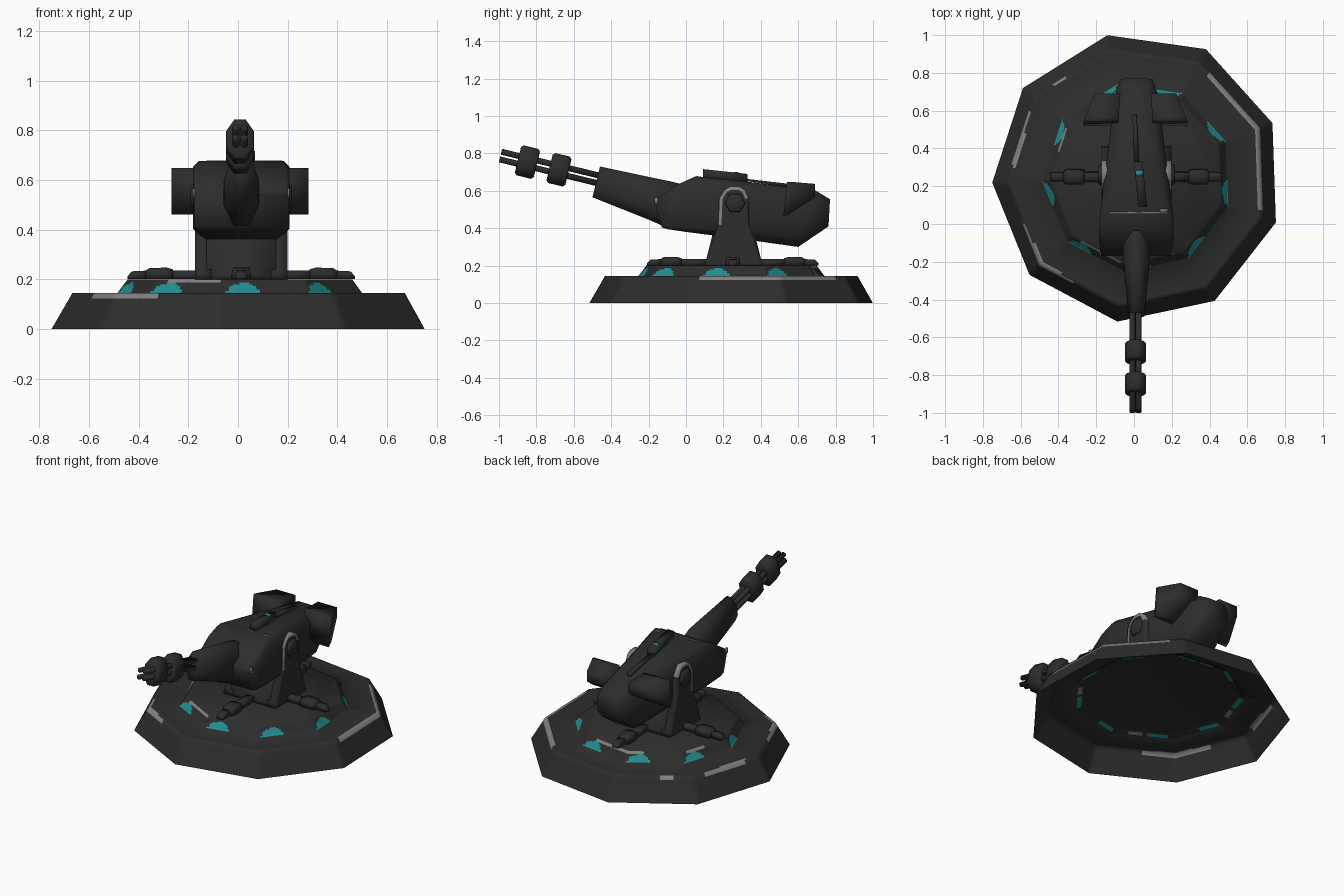
import bpy, bmesh, math
from mathutils import Vector, Matrix

if "Cube" in bpy.data.objects:
    bpy.data.objects.remove(bpy.data.objects["Cube"])

CX, CY = 0.013, 0.25


def material(name, r, g, b):
    m = bpy.data.materials.new(name)
    m.diffuse_color = (r, g, b, 1)
    m.use_nodes = True
    m.node_tree.nodes["Principled BSDF"].inputs["Base Color"].default_value = m.diffuse_color
    return m


DARK = material("dark gunmetal", 0.026, 0.026, 0.026)
GREY = material("worn grey", 0.22, 0.22, 0.22)
CYAN = material("cyan light", 0.016, 0.27, 0.29)


def finish(name, bm, mats=(DARK,), normals=True):
    if normals:
        bmesh.ops.recalc_face_normals(bm, faces=bm.faces[:])
    for f in bm.faces:
        f.smooth = True
    me = bpy.data.meshes.new(name)
    bm.to_mesh(me)
    bm.free()
    for m in mats:
        me.materials.append(m)
    ob = bpy.data.objects.new(name, me)
    bpy.context.collection.objects.link(ob)
    return ob


def loft(name, rings, mats=(DARK,)):
    bm = bmesh.new()
    vs = [[bm.verts.new(p) for p in ring] for ring in rings]
    n = len(rings[0])
    for a, b in zip(vs, vs[1:]):
        for i in range(n):
            j = (i + 1) % n
            bm.faces.new((a[i], a[j], b[j], b[i]))
    bm.faces.new(vs[0])
    bm.faces.new(vs[-1])
    return finish(name, bm, mats)


def box(name, x0, x1, y0, y1, z0, z1, mats=(DARK,)):
    ring = lambda z: [(x0, y0, z), (x1, y0, z), (x1, y1, z), (x0, y1, z)]
    return loft(name, [ring(z0), ring(z1)], mats)


def oval(c, u, v, ru, rv, n, off=0.0):
    pts = []
    for i in range(n):
        a = 2 * math.pi * (i + off) / n
        pts.append(c + u * (ru * math.cos(a)) + v * (rv * math.sin(a)))
    return pts


# Nine-sided open base shell: sloped rim, flat deck, raised inner platform
SUB = 24
N = 9 * SUB
OC = Vector((0.019, 0.246, 0))


def rim_point(k, r, z):
    s, f = divmod(k % N, SUB)
    a, b = (math.radians(22 + 40 * q) for q in (s, s + 1))
    p = Vector((math.cos(a), math.sin(a), 0)).lerp(Vector((math.cos(b), math.sin(b), 0)), f / SUB)
    return OC + p * r + Vector((0, 0, z))


CONE = 8
rows = [(0.77, 0), (0.699, 0.122), (0.686, 0.145), (0.671, 0.145), (0.505, 0.145)]
rows += [(0.505 - 0.042 * i / CONE, 0.145 + 0.055 * i / CONE) for i in range(1, CONE + 1)]
SIDE_WEAR = [(8.1, 9), (0, 0.85), (2.6, 2.75), (3.15, 3.8), (4.5, 5.4)]
TOP_WEAR = [(8.1, 9), (0, 0.85), (3.4, 3.83), (4.75, 5.25)]
STEP_WEAR = [(1.2, 2.3), (3.1, 3.5), (5.15, 5.9)]
worn = lambda t, spans: any(a <= t < b for a, b in spans)


def shell(name, rows, paint, flip=False):
    bm = bmesh.new()
    grid = [[bm.verts.new(rim_point(k, r, z)) for k in range(N)] for r, z in rows]
    for j in range(len(rows) - 1):
        for k in range(N):
            q = (k + 1) % N
            f = bm.faces.new((grid[j][k], grid[j][q], grid[j + 1][q], grid[j + 1][k]))
            f.material_index = paint(j, (k + 0.5) / SUB)
    bm.faces.new(grid[-1])
    if flip:
        bmesh.ops.reverse_faces(bm, faces=bm.faces[:])
    finish(name, bm, (DARK, GREY, CYAN), normals=False)


def paint_top(j, t):
    if j == 1 and worn(t, SIDE_WEAR) or j == 2 and worn(t, TOP_WEAR):
        return 1
    if j >= 4:
        u = (t % 1 - 0.215) / 0.2
        v = (j - 4 + 0.5) / (CONE * 0.72)
        if u * u + v * v < 1:
            return 2
        if j >= 2 + CONE and worn(t, STEP_WEAR):
            return 1
    return 0


def paint_under(j, t):
    f = t % 1
    if j == 0 and 0.03 < f < 0.4:
        return 2
    return 1 if j == 0 and 0.5 < f < 0.75 and int(t) % 2 else 0


shell("base_shell", rows, paint_top)
# Recessed plate that closes the platform from below
shell("platform_underside", [(0.505, 0.141), (0.475, 0.149), (0.45, 0.155)], paint_under, True)

# Four anchor legs on the platform
for i in range(4):
    rot = Matrix.Translation((CX, CY, 0)) @ Matrix.Rotation(i * math.pi / 2, 4, 'Z')

    def leg_ring(r, hw, z):
        return [rot @ Vector(p) for p in ((r, -hw, 0.201), (r, hw, 0.201), (r, hw * 0.8, z), (r, -hw * 0.8, z))]
    loft(f"leg_arm_{i}", [leg_ring(0.12, 0.03, 0.235), leg_ring(0.29, 0.026, 0.235)])
    loft(f"leg_knuckle_{i}", [leg_ring(0.275, 0.036, 0.24), leg_ring(0.30, 0.042, 0.247),
                              leg_ring(0.37, 0.042, 0.245), leg_ring(0.385, 0.03, 0.235)])
    loft(f"leg_toe_{i}", [leg_ring(0.38, 0.026, 0.235), leg_ring(0.44, 0.026, 0.232), leg_ring(0.458, 0.02, 0.212)])

# Pedestal block between the side brackets
loft("pedestal", [[(CX + sx * 0.14, CY + 0.005 + sy * hy, z) for sx, sy in ((-1, -1), (1, -1), (1, 1), (-1, 1))]
                  for hy, z in ((0.155, 0.2), (0.15, 0.22), (0.10, 0.42))])

# Side brackets with rounded, worn tops and pivot hubs
for side, s in (("left", -1), ("right", 1)):
    prof = [(0.10, 0.2), (0.105, 0.225), (0.172, 0.42), (0.178, 0.56), (0.205, 0.605), (0.235, 0.622),
            (0.285, 0.622), (0.315, 0.605), (0.335, 0.56), (0.338, 0.42), (0.405, 0.225), (0.41, 0.2)]
    bm = bmesh.new()
    rim = [[bm.verts.new((CX + s * x, y, z)) for y, z in prof] for x in (0.12, 0.186)]
    for i in range(len(prof)):
        j = (i + 1) % len(prof)
        f = bm.faces.new((rim[0][i], rim[0][j], rim[1][j], rim[1][i]))
        f.material_index = int(f.calc_center_median().z > 0.57)
    bm.faces.new(rim[0])
    outer = bm.faces.new(rim[1])
    bm.normal_update()
    for f in bmesh.ops.inset_region(bm, faces=[outer], thickness=0.018)["faces"]:
        c = f.calc_center_median()
        f.material_index = int(c.z > 0.57 or (c.z > 0.48 and c.y < 0.25))
    finish(f"{side}_bracket", bm, (DARK, GREY))
    Y, Z = Vector((0, 1, 0)), Vector((0, 0, 1))
    loft(f"{side}_pivot_hub", [oval(Vector((CX + s * x, 0.262, 0.535)), Y, Z, r, r, 6)
                               for x, r in ((0.15, 0.055), (0.196, 0.055), (0.204, 0.045))])


# Main body: chamfered sections tapering toward the back
def body_ring(yb, zb, yt, zt, hw, c):
    def p(x, t):
        return (CX + x, yb + (yt - yb) * t, zb + (zt - zb) * t)
    k = c / (zt - zb)
    return [p(-hw + c, 0), p(hw - c, 0), p(hw, k), p(hw, 1 - k), p(hw - c, 1), p(-hw + c, 1), p(-hw, 1 - k), p(-hw, k)]


loft("main_body", [body_ring(-0.13, 0.405, -0.17, 0.55, 0.19, 0.012),
                   body_ring(-0.10, 0.395, -0.04, 0.635, 0.195, 0.015),
                   body_ring(0.0, 0.38, 0.05, 0.677, 0.195, 0.025),
                   body_ring(0.30, 0.342, 0.34, 0.647, 0.158, 0.045),
                   body_ring(0.60, 0.30, 0.69, 0.603, 0.115, 0.05),
                   body_ring(0.762, 0.41, 0.77, 0.555, 0.085, 0.03)])
# Worn edge patches on the body
box("body_wear_top", CX - 0.14, CX + 0.165, 0.056, 0.064, 0.672, 0.6785, (GREY,))
box("body_wear_corner", CX + 0.125, CX + 0.165, 0.064, 0.08, 0.671, 0.677, (GREY,))
for s in (-1, 1):
    box("body_wear_front", CX + s * 0.19 - 0.004, CX + s * 0.19 + 0.004, -0.168, -0.15, 0.53, 0.565, (GREY,))

# Sight box, rear rail and cyan indicator on the top
loft("sight_box", [[(x + sx, y, z) for sx, z in ((-0.023, z0), (0.023, z0), (0.023, z1), (-0.023, z1))]
                   for x, y, z0, z1 in ((0.046, 0.09, 0.665, 0.716), (0.022, 0.33, 0.635, 0.69))])
loft("sight_rail", [[(x + sx, y, z) for sx, z in ((-0.012, z0), (0.012, z0), (0.012, z1), (-0.012, z1))]
                    for x, y, z0, z1 in ((0.015, 0.32, 0.652, 0.664), (0.003, 0.58, 0.615, 0.634))])
box("sight_light", 0.01, 0.045, 0.255, 0.28, 0.693, 0.7015, (CYAN,))

# Rear side pods
for side, s in (("left", -1), ("right", 1)):
    def pod_ring(yb, yt, x0, x1, z0, z1):
        return [(0.008 + s * x0, yb, z0), (0.008 + s * x1, yb, z0), (0.008 + s * x1, yt, z1), (0.008 + s * x0, yt, z1)]
    loft(f"{side}_rear_pod", [pod_ring(0.52, 0.54, 0.09, 0.275, 0.46, 0.648),
                              pod_ring(0.555, 0.56, 0.09, 0.27, 0.478, 0.648),
                              pod_ring(0.69, 0.69, 0.08, 0.215, 0.565, 0.637)])

# Gun housing: tapered octagon leading out of the body
X = Vector((1, 0, 0))


def housing(yb, zb, yt, zt, hw):
    b, t = Vector((CX, yb, zb)), Vector((CX, yt, zt))
    k = 1 / math.cos(math.pi / 8)
    return oval((b + t) / 2, X, (t - b) / 2, hw * k, k, 8, 0.5)


loft("gun_housing", [housing(0.0, 0.43, 0.0, 0.63, 0.035), housing(-0.13, 0.415, -0.09, 0.652, 0.072),
                     housing(-0.21, 0.45, -0.17, 0.668, 0.07), housing(-0.50, 0.565, -0.46, 0.73, 0.042)])

# Rotary barrels and the two clamps along a tilted axis
TILT = math.radians(13.7)
AX = Vector((0, -math.cos(TILT), math.sin(TILT)))
UP = Vector((0, math.sin(TILT), math.cos(TILT)))
GUN = Vector((CX - 0.005, -0.44, 0.654))
for sx in (-1, 1):
    for sz in (-1, 1):
        c = GUN + X * (sx * 0.017) + UP * (sz * 0.021)
        loft("barrel", [oval(c + AX * d, X, UP, 0.016, 0.016, 8) for d in (0, 0.568)])
for name, d in (("rear_clamp", 0.246), ("front_clamp", 0.42)):
    loft(name, [oval(GUN + AX * (d + e), X, UP, 0.057 * r, 0.084 * r, 8, 0.5)
                for e, r in ((-0.052, 0.9), (-0.04, 1.06), (0.04, 1.06), (0.052, 0.9))])
